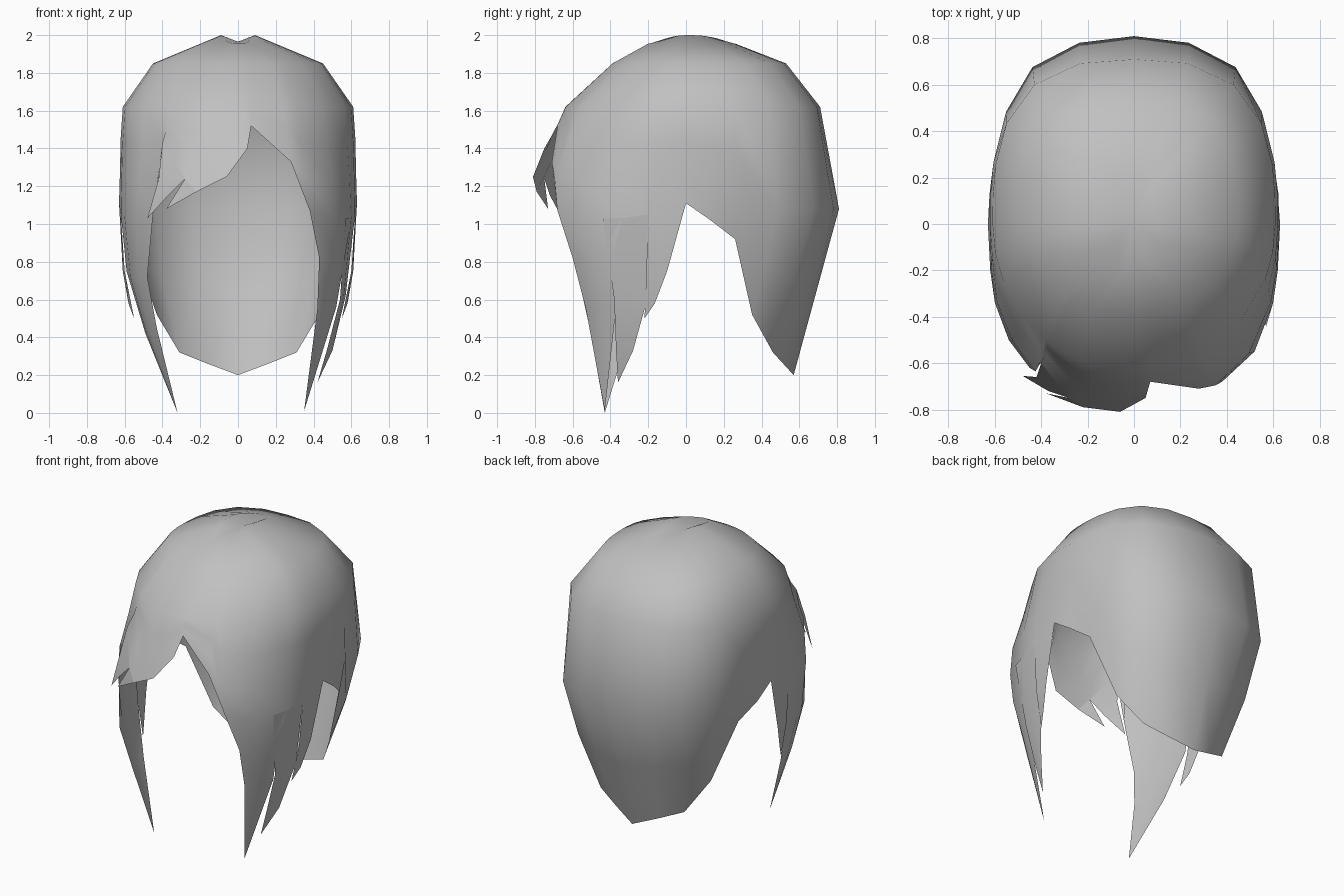
import bpy, bmesh, math
from mathutils import Vector

if "Cube" in bpy.data.objects:
    bpy.data.objects.remove(bpy.data.objects["Cube"])

grey = bpy.data.materials.new("ash grey hair")
grey.diffuse_color = (0.53, 0.53, 0.53, 1)
grey.use_nodes = True
grey.node_tree.nodes["Principled BSDF"].inputs["Base Color"].default_value = grey.diffuse_color

# height: half width, front depth, back depth
LEVELS = [(0.0, .40, .44, .52), (.2, .45, .46, .57), (.55, .56, .56, .665), (.75, .60, .62, .72),
          (1.08, .63, .74, .81), (1.25, .625, .78, .775), (1.52, .62, .68, .725),
          (1.62, .61, .64, .71), (1.85, .45, .39, .53)]


def size(z):
    z = max(LEVELS[0][0], min(LEVELS[-1][0], z))
    for a, b in zip(LEVELS, LEVELS[1:]):
        if z <= b[0]:
            f = (z - a[0]) / (b[0] - a[0])
            return [a[i] + f * (b[i] - a[i]) for i in (1, 2, 3)]


def squareness(c, z):
    # the brow is rounder high up, the back is boxier
    if c >= 0:
        return 2.8
    return 2.6 - .6 * max(0, min(1, (z - 1.0) / .5))


def on_ring(s, c, w, front, back, z):
    d = front if c < 0 else back
    e = 2 / squareness(c, z)
    return Vector((math.copysign(abs(s) ** e, s) * w, math.copysign(abs(c) ** e, c) * d, z))


def finish(name, bm):
    # weld shared roots and make all faces point away from the head centre
    bmesh.ops.remove_doubles(bm, verts=bm.verts, dist=.001)
    bm.normal_update()
    for f in bm.faces:
        if f.normal.dot(f.calc_center_median() - Vector((0, 0, 1))) < 0:
            f.normal_flip()
    me = bpy.data.meshes.new(name)
    bm.to_mesh(me)
    bm.free()
    me.materials.append(grey)
    ob = bpy.data.objects.new(name, me)
    bpy.context.collection.objects.link(ob)
    for o in bpy.context.selected_objects:
        o.select_set(False)
    ob.select_set(True)
    bpy.context.view_layer.objects.active = ob
    bpy.ops.object.shade_smooth_by_angle(angle=math.radians(50))


def lock(bm, rows, tip):
    # strip of hair that narrows to a point
    grid = [[bm.verts.new(p) for p in r] for r in rows]
    end = bm.verts.new(tip)
    for a, b in zip(grid, grid[1:]):
        for i in range(len(a) - 1):
            bm.faces.new((a[i], a[i + 1], b[i + 1], b[i]))
    for i in range(len(grid[-1]) - 1):
        bm.faces.new((grid[-1][i], grid[-1][i + 1], end))


# lower edge of the hair cap: fringe, side and nape
right_fringe = [(.07, -.68, 1.52), (.28, -.71, 1.33), (.38, -.68, 1.07),
                (.52, -.55, 1.03), (.60, -.34, 1.03), (.62, -.20, 1.05)]
left_fringe = [(-.62, -.20, 1.05), (-.60, -.34, 1.03), (-.54, -.50, 1.03), (-.45, -.62, 1.05),
               (-.40, -.60, 1.43), (-.28, -.75, 1.24), (-.22, -.79, 1.17),
               (-.06, -.81, 1.25), (.05, -.75, 1.40)]
nape = [(.63, 0, 1.11), (.62, .13, 1.02), (.57, .26, .92), (.43, .35, .52),
        (.31, .46, .32), (.16, .515, .26)]
hem = (right_fringe + nape + [(0, .57, .2)]
       + [(-x, y, z) for x, y, z in reversed(nape)] + left_fringe)

# hair cap
bm = bmesh.new()
columns = []
for p in hem:
    p = Vector(p)
    w, front, back = size(p.z)
    n = squareness(p.y, p.z) / 2
    s = math.copysign(abs(p.x / w) ** n, p.x)
    c = math.copysign(abs(p.y / (front if p.y < 0 else back)) ** n, p.y)
    length = math.hypot(s, c)
    s, c = s / length, c / length
    col = [on_ring(s, c, .09, .20, .26, 1.955 + .045 * abs(s) ** 3),
           on_ring(s, c, .45, .39, .53, 1.85), on_ring(s, c, *size(1.62), 1.62)]
    gap = p - on_ring(s, c, *size(p.z), p.z)
    # the long nape keeps its widest ring at ear height
    steps = (1.08, (1.08 + p.z) / 2, p.z) if p.z < .9 else [1.62 + (p.z - 1.62) * k / 3 for k in (1, 2, 3)]
    for z in steps:
        f = (1.62 - z) / (1.62 - p.z)
        col.append(on_ring(s, c, *size(z), z) + gap * f ** 2)
    columns.append([bm.verts.new(v) for v in col])
crown = bm.verts.new((0, .03, 1.965))
for a, b in zip(columns, columns[1:] + columns[:1]):
    bm.faces.new((crown, a[0], b[0]))
    for i in range(5):
        bm.faces.new((a[i], a[i + 1], b[i + 1], b[i]))

# long front locks, grown from the cap
lock(bm, [[(.38, -.68, 1.07), (.52, -.55, 1.03), (.60, -.34, 1.03)],
          [(.43, -.60, .82), (.53, -.51, .82), (.57, -.38, .85)],
          [(.42, -.53, .55), (.49, -.46, .55), (.52, -.37, .56)]],
     (.35, -.43, .01))
lock(bm, [[(-.45, -.62, 1.05), (-.54, -.50, 1.03), (-.60, -.34, 1.03), (-.62, -.20, 1.05)],
          [(-.48, -.57, .72), (-.53, -.47, .72), (-.57, -.36, .72), (-.59, -.22, .75)],
          [(-.43, -.51, .45), (-.47, -.45, .45), (-.49, -.38, .44), (-.49, -.30, .42)]],
     (-.32, -.43, 0))

# short locks in front of the ears
for m in (1, -1):
    lock(bm, [[(m * .62, -.20, 1.05), (m * .63, 0, 1.11)],
              [(m * .60, -.21, .75), (m * .61, -.10, .75)],
              [(m * .57, -.215, .60), (m * .58, -.165, .58)]],
         (m * .55, -.22, .50))
finish("hair_cap_with_locks", bm)

# second lock on the right
bm = bmesh.new()
lock(bm, [[(.57, -.44, 1.03), (.60, -.34, 1.03), (.62, -.20, 1.05)],
          [(.54, -.38, .60), (.56, -.30, .62), (.57, -.20, .62)],
          [(.47, -.37, .33), (.49, -.33, .33), (.50, -.28, .33)]],
     (.42, -.36, .16))
finish("right_middle_lock", bm)

# fringe points beside the left temple
bm = bmesh.new()
lock(bm, [[(-.22, -.79, 1.17), (-.28, -.75, 1.24)]], (-.38, -.73, 1.08))
lock(bm, [[(-.28, -.75, 1.24), (-.40, -.60, 1.43)],
          [(-.37, -.72, 1.15), (-.42, -.66, 1.24)]], (-.48, -.655, 1.03))
finish("fringe_points", bm)
